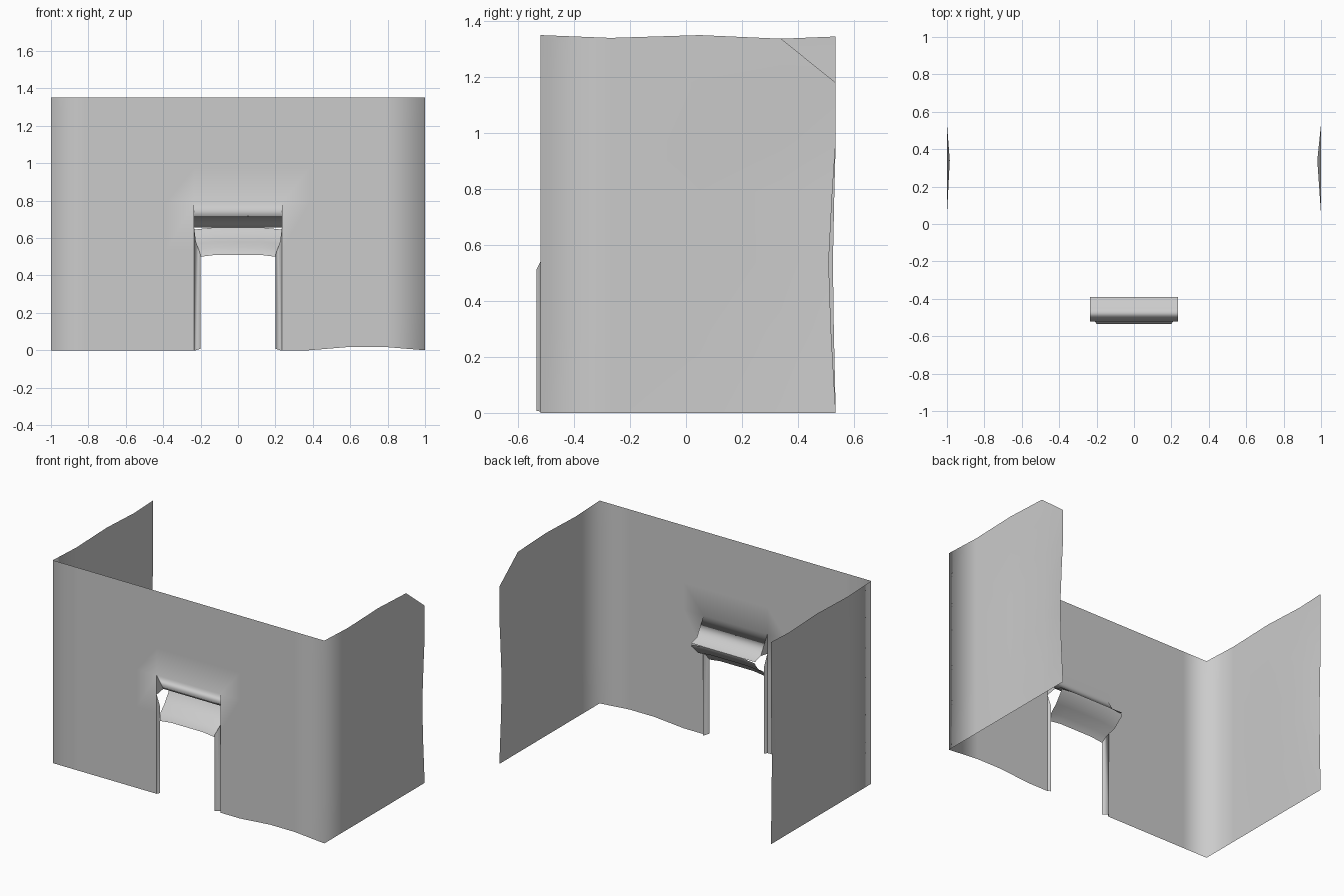
import bpy
import bmesh

cube = bpy.data.objects.get("Cube")
if cube:
    bpy.data.objects.remove(cube, do_unlink=True)

plaster = bpy.data.materials.new("plaster_grey")
plaster.use_nodes = True
grey = (0.6, 0.6, 0.6, 1)
plaster.diffuse_color = grey
plaster.node_tree.nodes["Principled BSDF"].inputs["Base Color"].default_value = grey

DOOR = 0.235    # half width of the opening
FRONT = -0.52   # plane of the front wall
BACK = 0.535    # free ends of the side walls
HEAD = 0.79     # top of the opening


def finish(name, bm):
    for face in bm.faces:
        face.smooth = True
    mesh = bpy.data.meshes.new(name)
    bm.to_mesh(mesh)
    bm.free()
    mesh.materials.append(plaster)
    obj = bpy.data.objects.new(name, mesh)
    bpy.context.collection.objects.link(obj)
    return obj


def skin(bm, rows):
    """Bridge neighbouring rows of vertices with quads."""
    for a, b in zip(rows, rows[1:]):
        for i in range(len(a) - 1):
            bm.faces.new((a[i], a[i + 1], b[i + 1], b[i]))


# Walls: a U-shaped path swept upward, with the doorway left open
side = [BACK, 0.34, 0.05, -0.27]
across = [-1, -0.82, -0.38, -DOOR, DOOR, 0.38, 0.6, 0.78, 1]
path = ([(-1, y) for y in side] + [(x, FRONT) for x in across]
        + [(1, y) for y in reversed(side)])
heights = [0, 0.3, 0.54, HEAD, 0.97, 1.18, 1.35]
top_wave = {BACK: -0.005, 0.34: -0.013, 0.05: 0, -0.27: -0.01}
end_wave = {0.3: 0.017, 0.54: 0.025, HEAD: 0.012}

bm = bmesh.new()
grid = []
for x, y in path:
    column = []
    for z in heights:
        px, py, pz = x, y, z
        if y == 0.34 and 0 < z < 1.18:
            px -= 0.02 if x > 0 else -0.015       # gentle inward bulge
        if y == BACK:
            py -= end_wave.get(z, 0) * (1 if x > 0 else 0.4)
        if z == heights[-1]:
            pz += top_wave.get(y, 0)
        if z == 0 and y == FRONT and x in (0.6, 0.78):
            pz = 0.018                            # uneven floor edge
        column.append(bm.verts.new((px, py, pz)))
    grid.append(column)
for i in range(len(path) - 1):
    doorway = path[i] == (-DOOR, FRONT)
    for j in range(len(heights) - 1):
        if doorway and heights[j] < HEAD:
            continue
        a, b = grid[i], grid[i + 1]
        corners = [a[j], b[j], b[j + 1], a[j + 1]]
        if i == len(path) - 2 and j == len(heights) - 2:
            corners.pop(2)                        # clipped upper corner
        bm.faces.new(corners)

# Hood slope, joined to the wall above the doorway
left = path.index((-DOOR, FRONT))
rows = [[grid[left][heights.index(HEAD)], grid[left + 1][heights.index(HEAD)]]]
for y, z in [(-0.45, 0.672), (-0.39, 0.655)]:
    rows.append([bm.verts.new((s * DOOR, y, z)) for s in (-1, 1)])
skin(bm, rows)
for v in [v for v in bm.verts if not v.link_faces]:
    bm.verts.remove(v)
finish("walls_and_hood", bm)

# Lip under the hood, sloping forward to the door head
bm = bmesh.new()
rows = []
for y, z, half in [(-0.39, 0.655, 0.235), (-0.395, 0.64, 0.235), (-0.45, 0.58, 0.228),
                   (-0.51, 0.55, 0.215), (-0.535, 0.51, 0.2)]:
    rows.append([bm.verts.new((half * t, y, z - 0.01 * (abs(t) == 1)))
                 for t in (-1, -0.6, 0, 0.6, 1)])
skin(bm, rows)
finish("hood_lip", bm)

# Door jambs: narrow folded strips, mirrored
for s, name in [(-1, "right_jamb"), (1, "left_jamb")]:
    bm = bmesh.new()
    rows = []
    for x, y, low, high in [(DOOR, FRONT, 0, 0.66), (0.225, -0.5, 0, 0.58),
                            (0.2, -0.535, 0.008, 0.51)]:
        rows.append([bm.verts.new((s * x, y, z)) for z in (low, high)])
    skin(bm, rows)
    # thin upright closing the wall edge beside the hood
    wing = [bm.verts.new((s * DOOR, y, z))
            for y, z in [(FRONT, 0.66), (FRONT, HEAD), (-0.45, 0.672)]]
    bm.faces.new(wing)
    bmesh.ops.recalc_face_normals(bm, faces=bm.faces[:])
    finish(name, bm)
